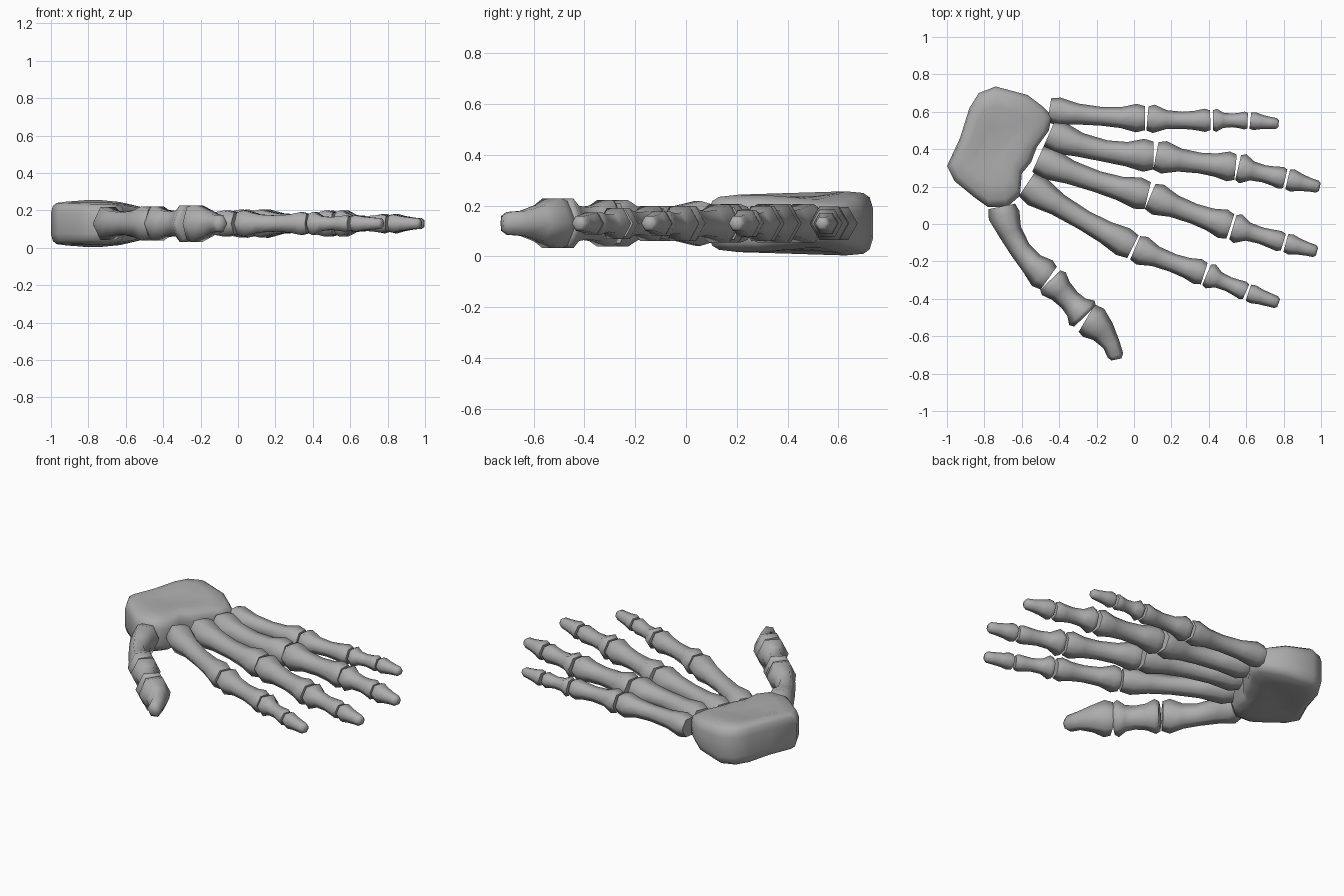
import bpy, bmesh, math
from mathutils import Vector

cube = bpy.data.objects.get("Cube")
if cube:
    bpy.data.objects.remove(cube, do_unlink=True)

bone_grey = bpy.data.materials.new("bone_grey")
bone_grey.use_nodes = True
colour = (0.42, 0.42, 0.42, 1)
bone_grey.diffuse_color = colour
bone_grey.node_tree.nodes["Principled BSDF"].inputs["Base Color"].default_value = colour

MID_Z = 0.13
SIDES = 6
GAP = 0.007


def loft(name, rings, sharp_angle):
    """Skin a list of equal-length point rings, cap both ends and shade smooth."""
    bm = bmesh.new()
    loops = [[bm.verts.new(point) for point in ring] for ring in rings]
    for lower, upper in zip(loops, loops[1:]):
        for i in range(len(lower)):
            j = (i + 1) % len(lower)
            bm.faces.new((lower[i], lower[j], upper[j], upper[i]))
    bm.faces.new(loops[0][::-1])
    bm.faces.new(loops[-1])
    bmesh.ops.recalc_face_normals(bm, faces=bm.faces[:])
    mesh = bpy.data.meshes.new(name)
    bm.to_mesh(mesh)
    bm.free()
    mesh.materials.append(bone_grey)
    part = bpy.data.objects.new(name, mesh)
    bpy.context.collection.objects.link(part)
    bpy.ops.object.select_all(action="DESELECT")
    part.select_set(True)
    bpy.context.view_layer.objects.active = part
    bpy.ops.object.shade_smooth_by_angle(angle=math.radians(sharp_angle))
    return part


def bone(name, start, end, r_start, r_end, bow, height, is_tip):
    """A six-sided shaft with flared ends, bent sideways by bow."""
    along = (end - start).normalized()
    side = Vector((along.y, -along.x, 0))
    start, end = start + along * GAP, end - along * GAP
    control = (start + end) / 2 + side * bow * 2
    mean = (r_start + r_end) / 2
    if is_tip:
        profile = [(0, r_start * 0.9), (0.15, r_start), (0.4, mean),
                   (0.7, r_end * 1.1), (0.92, r_end), (1, r_end * 0.65)]
    else:
        shaft = mean * 0.66
        profile = [(0, r_start * 0.85), (0.1, r_start), (0.3, shaft * 1.12),
                   (0.55, shaft), (0.75, shaft * 1.12), (0.91, r_end), (1, r_end * 0.85)]
    rings = []
    for t, radius in profile:
        centre = start * (1 - t) ** 2 + control * 2 * t * (1 - t) + end * t * t
        tangent = ((control - start) * (1 - t) + (end - control) * t).normalized()
        across = Vector((tangent.y, -tangent.x, 0))
        ring = []
        for k in range(SIDES):
            a = math.tau * k / SIDES
            lift = Vector((0, 0, math.sin(a) * height))
            ring.append(centre + (across * math.cos(a) + lift) * radius)
        rings.append(ring)
    loft(name, rings, 65)


def digit(name, joints, bows, height=1.0):
    """A chain of bones through joints given as x, y, radius."""
    labels = ["metacarpal", "proximal", "middle", "tip"]
    if len(joints) == len(labels):
        labels.remove("middle")
    for i, label in enumerate(labels):
        (ax, ay, ar), (bx, by, br) = joints[i], joints[i + 1]
        bone(f"{name}_{label}", Vector((ax, ay, MID_Z)), Vector((bx, by, MID_Z)),
             ar, br, bows[i], height, label == "tip")


# Four fingers and the thumb
digit("little_finger", [(-.46, .61, .075), (.065, .565, .076), (.415, .555, .062),
                        (.615, .553, .048), (.78, .535, .029)], (.01, .005, 0, 0))
digit("ring_finger", [(-.46, .485, .088), (.11, .365, .088), (.55, .303, .08),
                      (.815, .24, .06), (1, .195, .033)], (.03, .005, 0, 0))
digit("middle_finger", [(-.52, .35, .088), (.08, .15, .086), (.522, -.015, .08),
                        (.805, -.1, .055), (.985, -.15, .033)], (.015, .005, 0, 0))
digit("index_finger", [(-.58, .215, .088), (0, -.125, .08), (.382, -.268, .07),
                       (.605, -.365, .05), (.78, -.425, .033)], (.01, .005, 0, 0))
digit("thumb", [(-.71, .1, .085), (-.452, -.295, .088), (-.257, -.498, .094),
                (-.09, -.73, .043)], (.045, 0, -.03), height=1.2)

# Wrist block: one outline stacked in shrinking layers, thinner toward the fingers
outline = [(-1, .31), (-.93, .46), (-.88, .62), (-.83, .7), (-.74, .735), (-.57, .69),
           (-.49, .63), (-.44, .58), (-.455, .5), (-.52, .41), (-.55, .33), (-.6, .27),
           (-.61, .15), (-.68, .09), (-.78, .09), (-.85, .14), (-.96, .23)]
centre = Vector((-.75, .43))
half_layers = [(.35, .108), (.65, .122), (.88, .115), (.96, .098), (1, .06)]
layers = [(s, -h) for s, h in half_layers] + [(s, h) for s, h in reversed(half_layers)]
rings = []
for scale, height in layers:
    ring = []
    for point in outline:
        p = centre + (Vector(point) - centre) * scale
        toward_fingers = min(max((p.x + .68) / .24, 0), 1)
        toward_thumb = min(max((.65 - p.y) / .55, 0), 1)
        thickness = (1 - .4 * toward_fingers) * (1.04 - .14 * toward_thumb)
        ring.append(Vector((p.x, p.y, MID_Z + height * thickness)))
    rings.append(ring)
loft("wrist_block", rings, 60)
